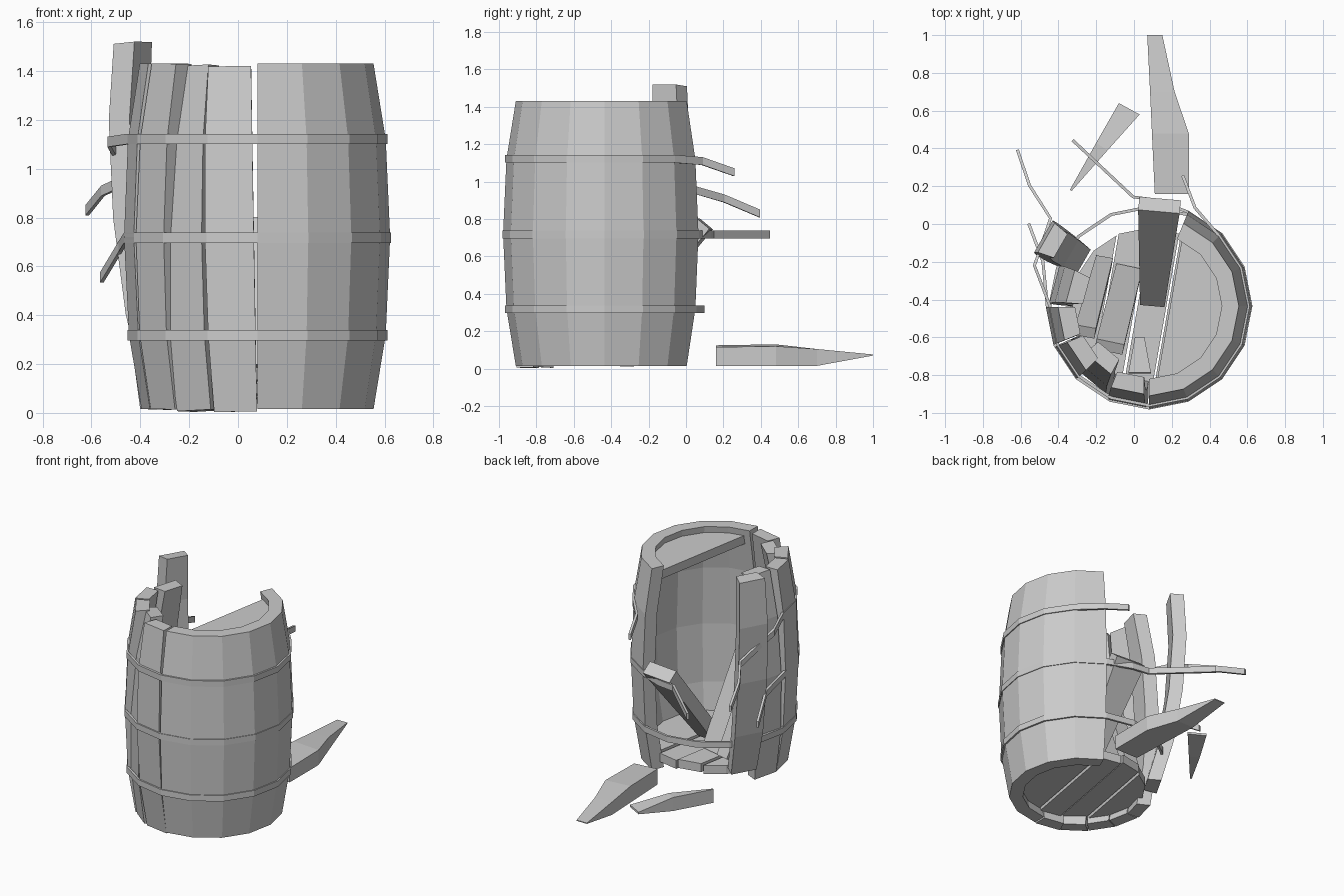
import bpy, bmesh
from math import radians, cos, sin
from mathutils import Vector, Matrix

if "Cube" in bpy.data.objects:
    bpy.data.objects.remove(bpy.data.objects["Cube"])

C = Vector((0.08, -0.435, 0))      # barrel axis
STEP = 22.5                        # 16-sided barrel
THICK = 0.09
PROFILE = [(0.015, 0.475), (0.32, 0.525), (0.72, 0.543), (1.12, 0.525), (1.43, 0.475)]


def finish(name, bm):
    bmesh.ops.recalc_face_normals(bm, faces=bm.faces)
    me = bpy.data.meshes.new(name)
    bm.to_mesh(me)
    bm.free()
    ob = bpy.data.objects.new(name, me)
    bpy.context.collection.objects.link(ob)
    return ob


def loft(name, rings, closed=False, mat=None):
    """Skin matching cross-sections into a solid."""
    bm = bmesh.new()
    vs = [[bm.verts.new(p) for p in r] for r in rings]
    n = len(vs[0])
    pairs = list(zip(vs, vs[1:])) + ([(vs[-1], vs[0])] if closed else [])
    for a, b in pairs:
        for i in range(n):
            j = (i + 1) % n
            bm.faces.new((a[i], a[j], b[j], b[i]))
    if not closed:
        for end in (vs[0], vs[-1]):
            h = n // 2             # cap as quad strip between the two sides
            for i in range(h - 1):
                bm.faces.new((end[i], end[i + 1], end[n - 2 - i], end[n - 1 - i]))
    if mat:
        bm.transform(mat)
    return finish(name, bm)


def polar(a, r, z=0):
    return C + Vector((r * cos(radians(a)), r * sin(radians(a)), z))


def stave(name, angles, lean=0, roll=0, twist=0, out=0, up=0):
    """Curved wall section; lean tips the top outward, roll tips it sideways."""
    rings = [[polar(a, r, z) for z, r in PROFILE] +
             [polar(a, r - THICK, z) for z, r in reversed(PROFILE)] for a in angles]
    mid = sum(angles) / len(angles)
    rad = polar(mid, 1) - C
    tan = Vector((-rad.y, rad.x, 0))
    piv = polar(mid, 0.45, 0.015)
    m = (Matrix.Translation(piv + rad * out + Vector((0, 0, up)))
         @ Matrix.Rotation(radians(lean), 4, tan) @ Matrix.Rotation(radians(roll), 4, rad)
         @ Matrix.Rotation(radians(twist), 4, 'Z') @ Matrix.Translation(-piv))
    return loft(name, rings, mat=m)


def band(name, pts, closed=False, h=0.021, t=0.016):
    """Flat metal strip along a path."""
    rings, n = [], len(pts)
    for i, p in enumerate(pts):
        a = pts[i - 1] if (i or closed) else p
        b = pts[(i + 1) % n] if (i < n - 1 or closed) else p
        d = b - a
        side = Vector((d.y, -d.x, 0)).normalized() * t
        z = Vector((0, 0, h))
        rings.append([p - z, p + z, p + z + side, p - z + side])
    return loft(name, rings, closed)


def beam(name, p0, p1, w0, w1, t, side):
    """Straight tapered plank."""
    p0, p1 = Vector(p0), Vector(p1)
    d = (p1 - p0).normalized()
    s = Vector(side)
    s = (s - d * s.dot(d)).normalized()
    nrm = d.cross(s) * t / 2
    return loft(name, [[p - s * w / 2 - nrm, p + s * w / 2 - nrm,
                        p + s * w / 2 + nrm, p - s * w / 2 + nrm] for p, w in ((p0, w0), (p1, w1))])


def disc_plank(name, r, z, t, d0, d1, tilt=-10):
    """Slice of a round head between two parallel saw lines."""
    bm = bmesh.new()
    bmesh.ops.create_cone(bm, cap_ends=True, segments=16, radius1=r, radius2=r, depth=t,
                          matrix=Matrix.Translation(C + Vector((0, 0, z))))
    nx = Vector((cos(radians(tilt)), sin(radians(tilt)), 0))
    for d, sgn in ((d0, -1), (d1, 1)):
        if abs(d) >= r:
            continue
        bmesh.ops.bisect_plane(bm, geom=bm.verts[:] + bm.edges[:] + bm.faces[:],
                               plane_co=C + nx * d, plane_no=nx * sgn, clear_outer=True)
        bmesh.ops.holes_fill(bm, edges=[e for e in bm.edges if e.is_boundary])
    return finish(name, bm)


# intact wall and the loose staves
stave("intact_wall", [-90 + STEP * i for i in range(8)])
LOOSE = [dict(roll=1.0, out=-0.005, up=-0.01), dict(lean=-2.6, roll=2.2, twist=-6, up=-0.005),
         dict(roll=-0.3), dict(lean=0.3), dict(lean=-1.5, twist=-4, roll=0.8),
         dict(lean=6, roll=0, out=0.04, up=0.09, twist=4)]
for i, k in enumerate(LOOSE):
    a = -90 - STEP * i
    stave(f"loose_stave_{i + 1}", [a - 0.4, a - STEP + 0.4], **k)

# broken lid and the planks of the base
disc_plank("broken_lid", 0.41, 1.355, 0.06, 0.11, 1)
for i, (d0, d1) in enumerate([(-1, -0.235), (-0.225, -0.075), (-0.06, 0.09), (0.10, 1)]):
    disc_plank(f"base_plank_{i + 1}", 0.415, 0.09 + 0.012 * (i % 2), 0.06, d0, d1)


def arc(r, z, a0, n):
    return [polar(a0 - STEP * i, r, z) for i in range(n)]


# hoops, the upper two torn open at the back
V = Vector
band("upper_hoop", [V((0.265, 0.26, 1.05)), V((0.33, 0.09, 1.11))] + arc(0.533, 1.122, 45, 11) +
     [V((-0.535, -0.22, 1.11)), V((-0.45, 0.03, 0.96)), V((-0.56, 0.20, 0.91)), V((-0.625, 0.39, 0.83))][::1])
band("middle_hoop", [V((-0.32, 0.45, 0.717)), V((0.0, 0.15, 0.717)), V((0.12, 0.135, 0.717))] +
     arc(0.547, 0.717, 67.5, 12) + [V((-0.49, -0.20, 0.68)), V((-0.565, 0.0, 0.555))])
band("lower_hoop", arc(0.533, 0.318, 0, 16), closed=True)

# broken planks inside
beam("leaning_stave", (0.10, -0.40, 0.17), (0.135, 0.10, 0.775), 0.13, 0.22, 0.09, (1, -0.1, 0))
beam("fallen_lid_plank_1", (-0.03, -0.25, 0.13), (-0.13, -0.65, 1.0), 0.14, 0.15, 0.06, (1, -0.25, 0.1))
beam("fallen_lid_plank_2", (-0.16, -0.20, 0.14), (-0.26, -0.57, 0.95), 0.09, 0.11, 0.06, (1, -0.3, 0.3))
beam("small_chip", (0.03, -0.79, 0.16), (0.03, -0.60, 0.14), 0.12, 0.05, 0.05, (1, 0, 0))

# splinters on the ground
loft("large_splinter", [[(x0, y, z0), (x1, y, z0), (x1, y, z1), (x0, y, z1 + dz)]
     for y, x0, x1, z0, z1, dz in [(0.16, 0.11, 0.29, 0.015, 0.115, 0.01), (0.48, 0.095, 0.29, 0.015, 0.12, 0.01),
                                   (0.70, 0.085, 0.215, 0.015, 0.105, 0), (1.0, 0.07, 0.15, 0.07, 0.076, 0)]])
loft("small_splinter", [[V(a) + V((0, 0, z0)), V(b) + V((0, 0, z0)), V(b) + V((0, 0, z1)), V(a) + V((0, 0, z1))]
     for a, b, z0, z1 in [((-0.34, 0.18, 0), (-0.33, 0.175, 0), 0.015, 0.11),
                          ((-0.20, 0.43, 0), (-0.14, 0.39, 0), 0.015, 0.11),
                          ((-0.08, 0.64, 0), (0.03, 0.58, 0), 0.04, 0.055)]])
